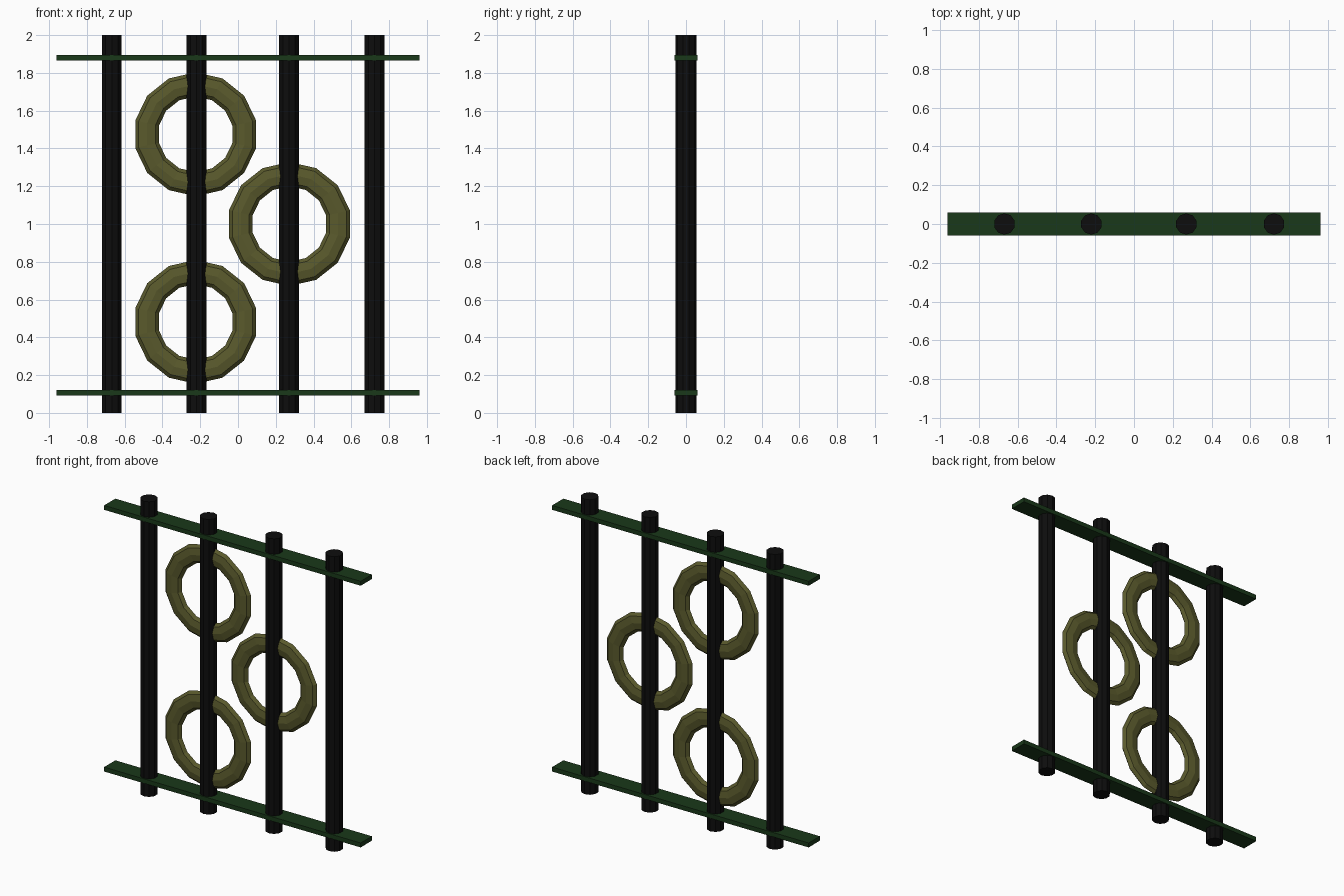
import bpy
from math import pi

if "Cube" in bpy.data.objects:
    bpy.data.objects.remove(bpy.data.objects["Cube"])


def material(name, rgb):
    mat = bpy.data.materials.new(name)
    mat.diffuse_color = (*rgb, 1)
    mat.use_nodes = True
    mat.node_tree.nodes["Principled BSDF"].inputs["Base Color"].default_value = mat.diffuse_color
    return mat


black = material("black_paint", (0.004, 0.004, 0.004))
green = material("dark_green_paint", (0.01, 0.04, 0.01))
olive = material("olive_paint", (0.10, 0.10, 0.025))


def finish(name, mat):
    obj = bpy.context.object
    obj.name = name
    obj.data.materials.append(mat)
    return obj


# Upright round bars
for i, x in enumerate((-0.668, -0.22, 0.27, 0.722)):
    bpy.ops.mesh.primitive_cylinder_add(vertices=10, radius=0.055, depth=2,
                                        location=(x, 0, 1))
    finish(f"upright_bar_{i + 1}", black)

# Flat cross rails, top and bottom
for name, z in (("bottom_rail", 0.106), ("top_rail", 1.88)):
    bpy.ops.mesh.primitive_cube_add(size=1, location=(0, 0, z))
    finish(name, green).scale = (1.924, 0.12, 0.03)

# Flattened low-poly rings threaded on the two middle bars
for i, (x, z) in enumerate(((-0.224, 1.475), (0.272, 1.0), (-0.224, 0.482))):
    bpy.ops.mesh.primitive_torus_add(major_segments=14, minor_segments=8,
                                     major_radius=0.264, minor_radius=0.064,
                                     location=(x, 0, z),
                                     rotation=(pi / 2, pi / 14, 0))
    finish(f"ring_{i + 1}", olive).scale = (1, 1, 0.42)
